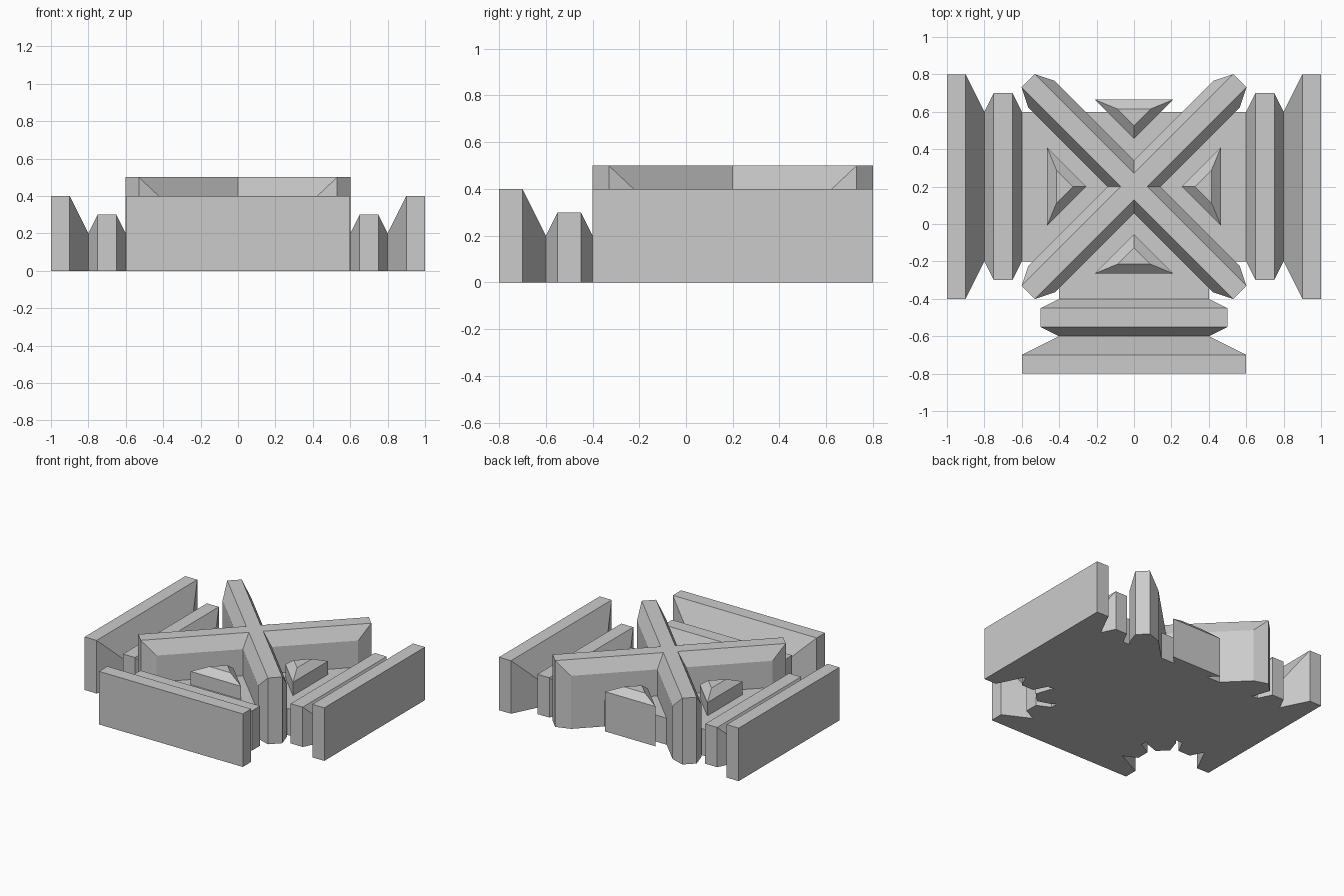
import bpy, bmesh
from math import pi
from mathutils import Matrix, Vector

if "Cube" in bpy.data.objects:
    bpy.data.objects.remove(bpy.data.objects["Cube"])

CENTER = Vector((0, 0.2, 0))


def finish(name, bm, angle=0):
    """Turn about the hub, then link as a named object."""
    bm.transform(Matrix.Translation(CENTER) @ Matrix.Rotation(angle, 4, 'Z'))
    bmesh.ops.recalc_face_normals(bm, faces=bm.faces)
    me = bpy.data.meshes.new(name)
    bm.to_mesh(me)
    bm.free()
    ob = bpy.data.objects.new(name, me)
    bpy.context.collection.objects.link(ob)


def loft(name, rings, angle=0):
    """Bridge equal-sized rings of points and cap both ends."""
    bm = bmesh.new()
    loops = [[bm.verts.new(p) for p in r] for r in rings]
    n = len(loops[0])
    for a, b in zip(loops, loops[1:]):
        for i in range(n):
            j = (i + 1) % n
            bm.faces.new((a[i], a[j], b[j], b[i]))
    bm.faces.new(loops[0])
    bm.faces.new(loops[-1])
    finish(name, bm, angle)


def hull(name, points, angle=0):
    bm = bmesh.new()
    for p in points:
        bm.verts.new(p)
    bmesh.ops.convex_hull(bm, input=bm.verts)
    bmesh.ops.dissolve_limit(bm, angle_limit=0.01, verts=bm.verts, edges=bm.edges)
    finish(name, bm, angle)


# Cross-shaped floor slab
plan = [(-.6, -.4), (-.4, -.4), (-.4, -.6), (.4, -.6), (.4, -.4), (.6, -.4),
        (.6, .4), (-.6, .4)]
loft("floor_slab", [[(x, y, z) for x, y in plan] for z in (0, .2)])

# Stepped flanges on right, left and front: (distance, half width, height)
steps = [(.6, .4, .2), (.65, .5, .3), (.75, .5, .3),
         (.8, .4, .2), (.9, .6, .4), (1, .6, .4)]
for name, angle in (("right_flange", 0), ("left_flange", pi), ("front_flange", -pi / 2)):
    loft(name, [[(d, -w, 0), (d, w, 0), (d, w, h), (d, -w, h)]
                for d, w, h in steps], angle)

# Diagonal crossed beams with chamfered tops and tapered ends
beam = [(sx * s, sy * w, z) for sx in (-1, 1) for sy in (-1, 1)
        for s, w, z in ((.7, .1, 0), (.7, .1, .4), (.8, .05, 0), (.8, .05, .5))]
for name, angle in (("diagonal_beam_a", pi / 4), ("diagonal_beam_b", -pi / 4)):
    hull(name, beam, angle)

# Triangular wedges between the beams: (apex, base, height)
levels = [(.255, .465, 0), (.255, .465, .3), (.326, .415, .35)]
for i, side in enumerate(("right", "back", "left", "front")):
    loft(side + "_wedge", [[(a, 0, z), (b, b - a, z), (b, a - b, z)]
                           for a, b, z in levels], i * pi / 2)
